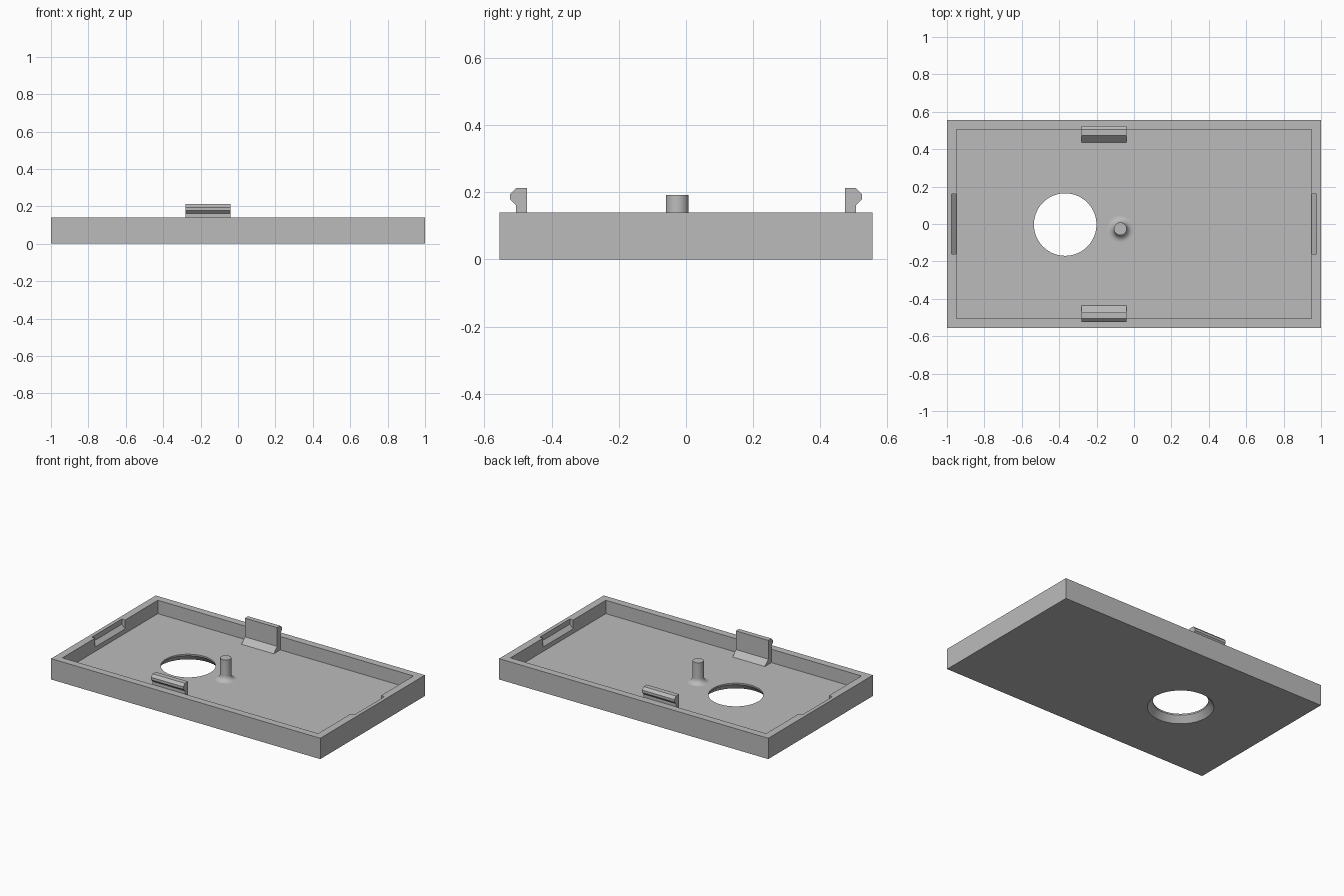
import bpy, bmesh, math

if "Cube" in bpy.data.objects:
    bpy.data.objects.remove(bpy.data.objects["Cube"])

FLOOR, RIM = 0.05, 0.14

grey = bpy.data.materials.new("light_grey")
grey.diffuse_color = (0.5, 0.5, 0.5, 1)
grey.use_nodes = True
grey.node_tree.nodes["Principled BSDF"].inputs["Base Color"].default_value = grey.diffuse_color


def make(name, bm):
    bmesh.ops.recalc_face_normals(bm, faces=bm.faces)
    me = bpy.data.meshes.new(name)
    bm.to_mesh(me)
    bm.free()
    ob = bpy.data.objects.new(name, me)
    me.materials.append(grey)
    bpy.context.collection.objects.link(ob)
    return ob


def box(name, x, y, z0, z1):
    bm = bmesh.new()
    bmesh.ops.create_cube(bm, size=1)
    for v in bm.verts:
        v.co = (v.co.x * 2 * x, v.co.y * 2 * y, z0 + (v.co.z + 0.5) * (z1 - z0))
    return make(name, bm)


def lathe(name, cx, cy, profile, n=64):
    """Capped solid of revolution from (radius, z) points."""
    bm = bmesh.new()
    rings = [[bm.verts.new((cx + r * math.cos(2 * math.pi * i / n),
                            cy + r * math.sin(2 * math.pi * i / n), z))
              for i in range(n)] for r, z in profile]
    for a, b in zip(rings, rings[1:]):
        for i in range(n):
            j = (i + 1) % n
            bm.faces.new((a[i], a[j], b[j], b[i]))
    bm.faces.new(rings[0])
    bm.faces.new(rings[-1])
    return make(name, bm)


def prism(name, start, end):
    """Solid joining two matching outlines."""
    bm = bmesh.new()
    a = [bm.verts.new(p) for p in start]
    b = [bm.verts.new(p) for p in end]
    bm.faces.new(a)
    bm.faces.new(b)
    for i in range(len(a)):
        j = (i + 1) % len(a)
        bm.faces.new((a[i], a[j], b[j], b[i]))
    return make(name, bm)


def smooth(ob):
    bpy.ops.object.select_all(action='DESELECT')
    bpy.context.view_layer.objects.active = ob
    ob.select_set(True)
    bpy.ops.object.shade_smooth_by_angle(angle=math.radians(25))


# Tray shell, cavity and countersunk round opening
tray = box("tray", 1.0, 0.555, 0, RIM)
cutters = [box("cavity_cutter", 0.95, 0.506, FLOOR, 0.3),
           lathe("opening_cutter", -0.368, -0.003,
                 [(0.21, -0.01), (0.20, 0), (0.167, 0.04), (0.167, 0.1)], 96)]

# Notches in the end walls, with a sloped bottom
notch = [(0.94, 0.07), (0.975, 0.105), (0.975, 0.2), (0.94, 0.2)]
for s in (-1, 1):
    cutters.append(prism("notch_cutter",
                         [(s * x, -0.16, z) for x, z in notch],
                         [(s * x, 0.16, z) for x, z in notch]))

bpy.context.view_layer.objects.active = tray
for c in cutters:
    m = tray.modifiers.new("cut", 'BOOLEAN')
    m.operation, m.solver, m.object = 'DIFFERENCE', 'EXACT', c
    bpy.ops.object.modifier_apply(modifier=m.name)
    bpy.data.objects.remove(c)
smooth(tray)

# Snap clips on the long sides, with a sloped foot
clip = [(0.437, FLOOR), (0.473, 0.086), (0.473, 0.212), (0.506, 0.212),
        (0.523, 0.195), (0.523, 0.178), (0.506, 0.161), (0.506, FLOOR)]
for s, name in ((-1, "front_clip"), (1, "back_clip")):
    prism(name, [(-0.28, s * y, z) for y, z in clip],
          [(-0.04, s * y, z) for y, z in clip])

# Post with a rounded flare at its base
R, F = 0.034, 0.036
flare = [(R + F - F * math.sin(t), FLOOR + F - F * math.cos(t))
         for t in (math.pi / 2 * i / 8 for i in range(9))]
smooth(lathe("post", -0.073, -0.026, flare + [(R, 0.192)], 48))
